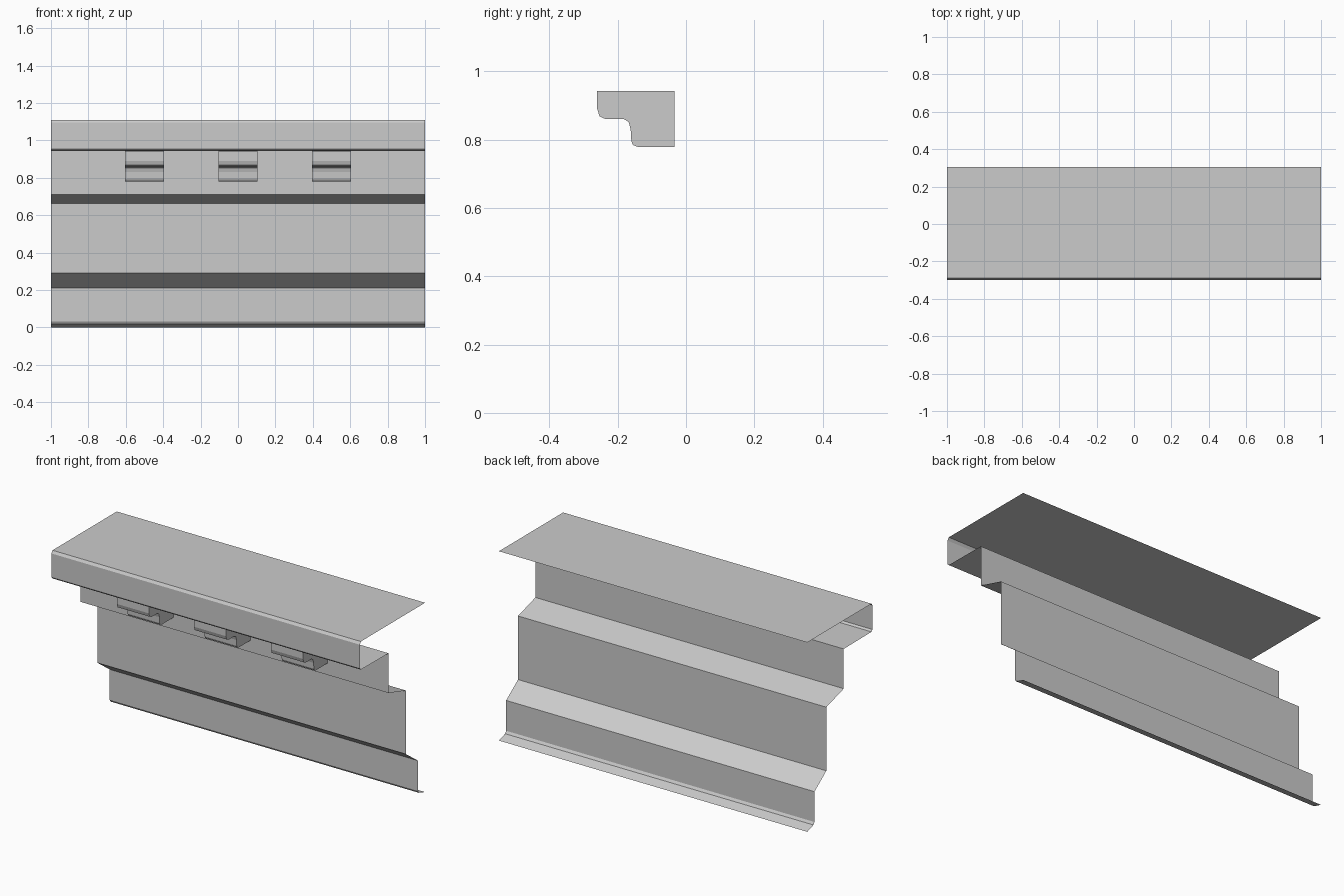
import bpy
import bmesh

if "Cube" in bpy.data.objects:
    bpy.data.objects.remove(bpy.data.objects["Cube"])


def extrude_profile(name, pts, x0, x1, caps=False):
    """Sweep an open (y, z) profile along x, optionally closing both ends."""
    bm = bmesh.new()
    left = [bm.verts.new((x0, y, z)) for y, z in pts]
    right = [bm.verts.new((x1, y, z)) for y, z in pts]
    for i in range(len(pts) - 1):
        bm.faces.new((left[i], left[i + 1], right[i + 1], right[i]))
    if caps:
        bm.faces.new(right)
        bm.faces.new(left[::-1])
    mesh = bpy.data.meshes.new(name)
    bm.to_mesh(mesh)
    bm.free()
    obj = bpy.data.objects.new(name, mesh)
    bpy.context.collection.objects.link(obj)
    return obj


# Open cornice sheet: top, front band, underside, stepped wall, bottom lip
cornice = [
    (0.305, 1.11), (-0.29, 1.11), (-0.30, 1.095), (-0.30, 0.955),
    (-0.29, 0.945), (-0.033, 0.943), (-0.033, 0.71), (0.128, 0.663),
    (0.128, 0.29), (0.238, 0.21), (0.238, 0.032), (0.247, 0.018),
    (0.305, 0.0),
]
extrude_profile("cornice_sheet", cornice, -1, 1)

# Brackets under the overhang, open where they meet the sheet
bracket = [
    (-0.033, 0.943), (-0.26, 0.943), (-0.26, 0.89), (-0.253, 0.868),
    (-0.235, 0.86), (-0.182, 0.86), (-0.168, 0.852), (-0.162, 0.83),
    (-0.16, 0.795), (-0.155, 0.784), (-0.142, 0.779), (-0.033, 0.779),
]
for i, x in enumerate((-0.5, 0, 0.5)):
    # skip the top by starting at the front edge; the end caps reach the wall
    profile = bracket[1:] + [bracket[0]]
    extrude_profile(f"bracket_{i + 1}", profile, x - 0.104, x + 0.104, caps=True)
